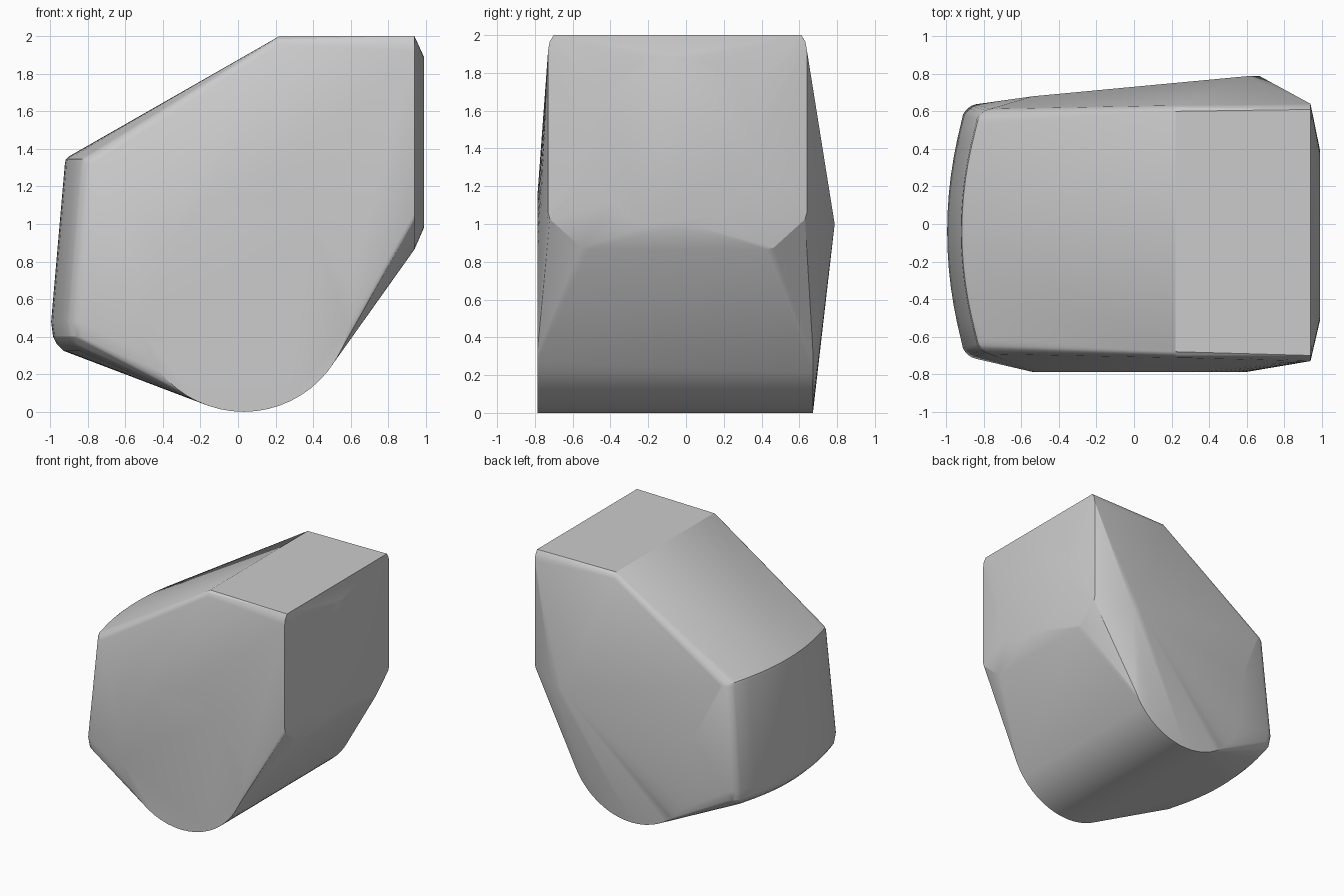
import bpy, bmesh
from math import sin, cos, pi, radians

if "Cube" in bpy.data.objects:
    bpy.data.objects.remove(bpy.data.objects["Cube"])

pts = []
YC = -0.04                                   # middle of the body across y


def disc(centre, r, axis, n=56):
    """Ring of points facing along y or x."""
    for i in range(n):
        a = 2 * pi * i / n
        u, w = r * cos(a), r * sin(a)
        x, y, z = centre
        pts.append((x + u, y, z + w) if axis == 'y' else (x, y + u, z + w))


def nose(x0, half, z, r=0.10, bow=0.075):
    """Bowed left end with rounded corners, seen in plan."""
    flat = half - r
    for i in range(13):
        t = -1 + i / 6
        pts.append((x0 + bow * t * t, YC + flat * t, z))
    for s in (-1, 1):
        for i in range(1, 7):
            a = radians(12 + 78 * i / 6)
            pts.append((x0 + bow + r * (1 - cos(a)), YC + s * (flat + r * sin(a)), z))


# Front and back wheel-like discs, same outline, forming the round underside
disc((0.03, -0.787, 0.573), 0.573, 'y')
disc((0.03, 0.672, 0.573), 0.573, 'y')

# Raised circle on the right side
disc((0.99, -0.06, 1.435), 0.455, 'x')

# Bowed left end: rounded bottom lip, wall, rounded top lip
for x0, half, z in ((-0.93, 0.60, 0.325), (-0.965, 0.645, 0.36), (-0.985, 0.67, 0.40),
                    (-0.995, 0.68, 0.48), (-0.922, 0.655, 1.32), (-0.917, 0.645, 1.345),
                    (-0.90, 0.625, 1.36)):
    nose(x0, half, z)

# Right face with chamfered bottom, and the flat top with rounded long edges
for s in (-1, 1):
    for half, z in ((0.47, 0.865), (0.51, 0.875), (0.675, 1.025), (0.685, 1.06),
                    (0.685, 1.92), (0.677, 1.965), (0.655, 2.0)):
        pts.append((0.94, YC - 0.005 + s * half, z))
    for half, z in ((0.64, 2.0), (0.66, 1.985), (0.672, 1.955)):
        pts.append((0.22, YC + s * half, z))

# Bulge points on the back
pts += [(0.60, 0.787, 1.0), (0.67, 0.787, 1.0), (-0.54, 0.68, 0.85)]

# Wrap everything in one convex body
bm = bmesh.new()
for p in pts:
    bm.verts.new(p)
res = bmesh.ops.convex_hull(bm, input=bm.verts[:])
loose = [v for v in bm.verts if not v.link_faces]
bmesh.ops.delete(bm, geom=loose, context='VERTS')
bmesh.ops.remove_doubles(bm, verts=bm.verts[:], dist=0.001)
bmesh.ops.dissolve_limit(bm, angle_limit=radians(0.5), verts=bm.verts[:], edges=bm.edges[:])
bmesh.ops.recalc_face_normals(bm, faces=bm.faces[:])
mesh = bpy.data.meshes.new("hull_body")
bm.to_mesh(mesh)
bm.free()
body = bpy.data.objects.new("hull_body", mesh)
bpy.context.collection.objects.link(body)

# Smooth shading with crisp main edges
bpy.context.view_layer.objects.active = body
body.select_set(True)
bpy.ops.object.shade_smooth_by_angle(angle=radians(20))
